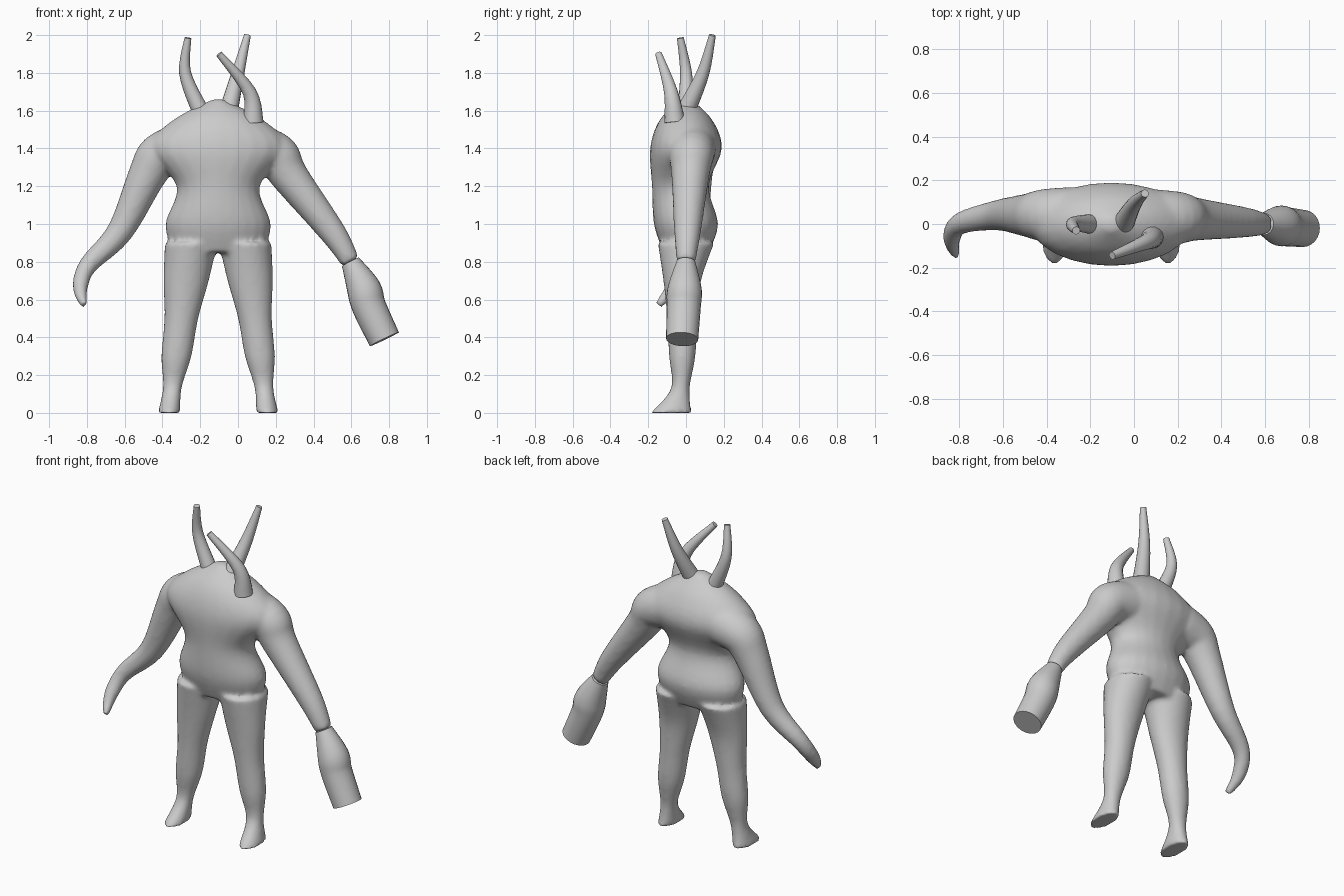
import bpy, bmesh, math
from mathutils import Vector

if "Cube" in bpy.data.objects:
    bpy.data.objects.remove(bpy.data.objects["Cube"])

centre_line = -0.105
depth_axis = Vector((0, 1, 0))
up_axis = Vector((0, 0, 1))

grey = bpy.data.materials.new("clay_grey")
grey.use_nodes = True
colour = (0.6, 0.6, 0.6, 1)
grey.diffuse_color = colour
grey.node_tree.nodes["Principled BSDF"].inputs["Base Color"].default_value = colour


def smooth_path(stations, steps=5):
    """Pass a Catmull-Rom spline through the stations."""
    stations = [Vector(station) for station in stations]
    padded = [stations[0]] + stations + [stations[-1]]
    result = []
    for before, start, end, after in zip(padded, padded[1:], padded[2:], padded[3:]):
        leaving = (end - before) / 2
        arriving = (after - start) / 2
        for step in range(steps):
            t = step / steps
            blend = t * t * (3 - 2 * t)
            result.append(start.lerp(end, blend)
                          + leaving * t * (1 - t) ** 2
                          - arriving * t * t * (1 - t))
    return result + [stations[-1]]


def loft(bm, stations, level=False, sides=24):
    """Closed tube through stations of x, y, z, half width, half depth."""
    path = smooth_path(stations)
    points = [Vector(station[:3]) for station in path]
    last = len(points) - 1
    rings = []
    for index, (point, station) in enumerate(zip(points, path)):
        tangent = points[min(index + 1, last)] - points[max(index - 1, 0)]
        tangent = up_axis if level else tangent.normalized()
        across = depth_axis.cross(tangent).normalized() * station[3]
        deep = tangent.cross(across).normalized() * station[4]
        angles = [math.tau * side / sides for side in range(sides)]
        rings.append([bm.verts.new(point + across * math.cos(angle) + deep * math.sin(angle))
                      for angle in angles])
    for lower, upper in zip(rings, rings[1:]):
        for side in range(sides):
            bm.faces.new((lower[side - 1], lower[side], upper[side], upper[side - 1]))
    bm.faces.new(rings[0])
    bm.faces.new(rings[-1])


def finish(name, bm):
    """Turn the mesh into a smooth shaded object with sharp rims."""
    bmesh.ops.recalc_face_normals(bm, faces=bm.faces)
    mesh = bpy.data.meshes.new(name)
    bm.to_mesh(mesh)
    bm.free()
    mesh.materials.append(grey)
    part = bpy.data.objects.new(name, mesh)
    bpy.context.collection.objects.link(part)
    bpy.ops.object.select_all(action='DESELECT')
    part.select_set(True)
    bpy.context.view_layer.objects.active = part
    bpy.ops.object.shade_smooth_by_angle(angle=math.radians(40))
    return part


def right_arm_depth(height):
    """The forearm curls forward below the elbow."""
    curl = max(0, 0.95 - height)
    return 0.04 - 1.3 * curl * curl


def left_arm_depth(height):
    """The arm hangs slightly forward."""
    return 0.05 * (height - 0.8)


def arm_stations(profile, side, depth_rule):
    """Arm profile: distance from the centre line, height, radius."""
    return [(centre_line + side * reach, depth_rule(height), height, radius, radius)
            for reach, height, radius in profile]


body = bmesh.new()

# torso: height, half width, depth centre, half depth
torso = [(0.85, 0.24, 0, 0.12), (1, 0.28, 0, 0.17), (1.2, 0.22, -0.03, 0.15),
         (1.4, 0.37, 0, 0.19), (1.55, 0.24, 0, 0.14), (1.66, 0.03, 0, 0.03)]
loft(body, [(centre_line, middle, height, width, depth)
            for height, width, middle, depth in torso], level=True)

# legs and feet: same columns, splayed evenly towards the ground
leg = [(0.9, 0.14, 0, 0.15), (0.7, 0.12, -0.02, 0.1), (0.5, 0.09, -0.02, 0.08),
       (0.3, 0.08, -0.02, 0.07), (0.13, 0.05, -0.03, 0.05), (0, 0.06, -0.08, 0.11)]
for side in (-1, 1):
    loft(body, [(centre_line + side * (0.26 - 0.13 * height), middle, height, width, depth)
                for height, width, middle, depth in leg], level=True)

# arms share one shoulder profile
shoulder = [(0.19, 1.4, 0.13), (0.31, 1.36, 0.12), (0.38, 1.25, 0.1)]
right_forearm = [(0.52, 0.96, 0.07), (0.69, 0.78, 0.05), (0.73, 0.66, 0.04), (0.71, 0.57, 0.02)]
left_forearm = [(0.61, 0.95, 0.07), (0.7, 0.8, 0.05)]
left_palm = [(0.7, 0.8, 0.05), (0.77, 0.66, 0.09), (0.8, 0.56, 0.09), (0.88, 0.39, 0.085)]
loft(body, arm_stations(shoulder + right_forearm, -1, right_arm_depth))
loft(body, arm_stations(shoulder + left_forearm, 1, left_arm_depth))

# blend the limbs into one skin
skin = finish("body", body)
remesh = skin.modifiers.new("blend", 'REMESH')
remesh.mode = 'VOXEL'
remesh.voxel_size = 0.013
remesh.use_smooth_shade = True
soften = skin.modifiers.new("soften", 'SMOOTH')
soften.iterations = 8

# flared left hand with a flat end
hand = bmesh.new()
loft(hand, arm_stations(left_palm, 1, left_arm_depth))
finish("left_hand", hand)

# curved horns: base radius, then base, bend and tip
horns = {
    "right_horn": (0.045, (-0.2, 0, 1.6), (-0.28, 0, 1.8), (-0.265, -0.03, 1.985)),
    "rear_horn": (0.05, (-0.05, 0, 1.6), (0, 0.09, 1.8), (0.05, 0.14, 2)),
    "front_horn": (0.055, (0.08, -0.06, 1.54), (0.06, -0.08, 1.7), (-0.1, -0.145, 1.9)),
}
tip_radius = 0.018
for name, (base_radius, *bends) in horns.items():
    horn = bmesh.new()
    radii = (base_radius, (base_radius + tip_radius) / 2, tip_radius)
    loft(horn, [(*bend, radius, radius) for bend, radius in zip(bends, radii)], sides=16)
    finish(name, horn)
